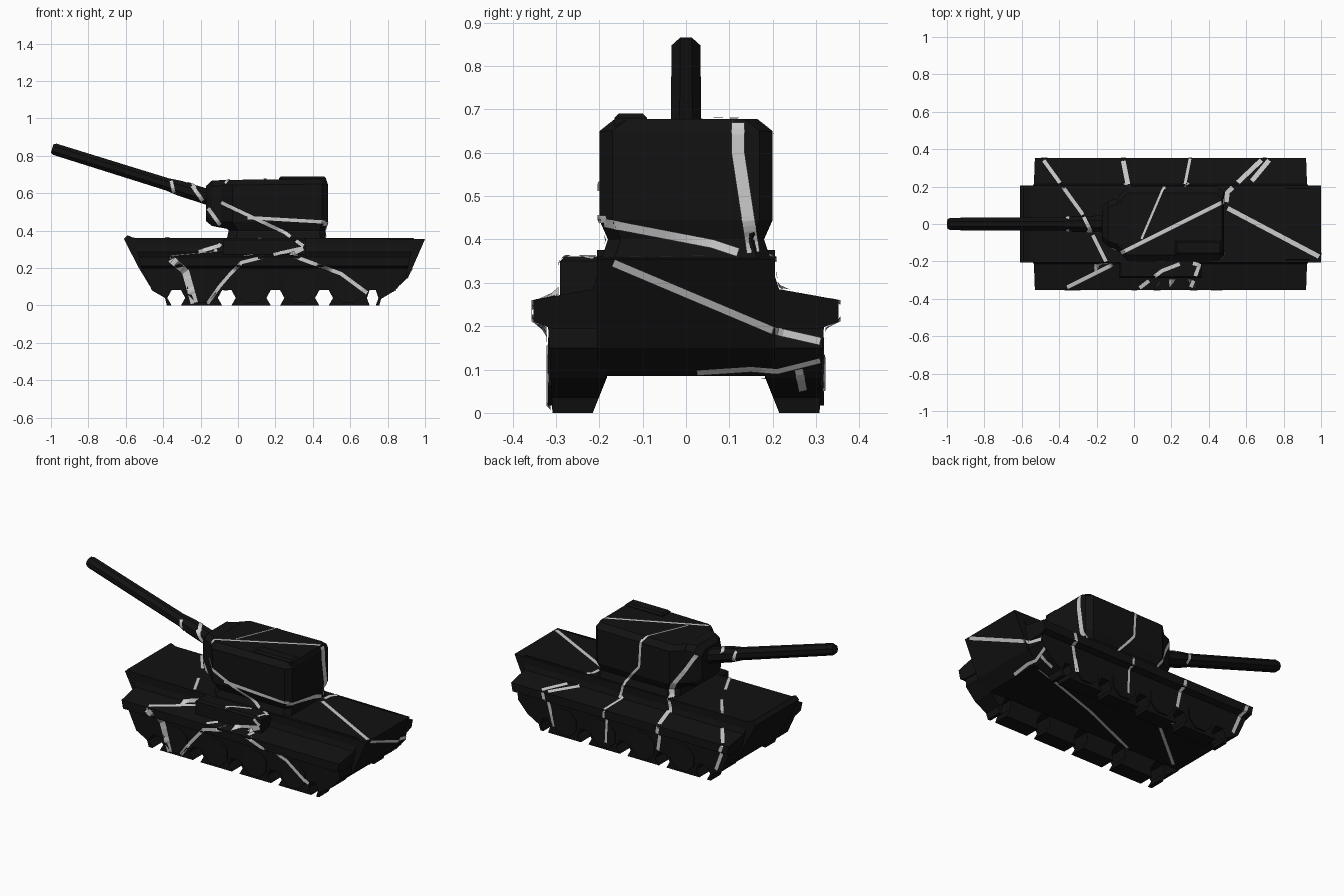
import bpy, bmesh, math
from mathutils import Vector
from mathutils.bvhtree import BVHTree

if "Cube" in bpy.data.objects:
    bpy.data.objects.remove(bpy.data.objects["Cube"])


def material(name, c):
    m = bpy.data.materials.new(name)
    m.diffuse_color = (c, c, c, 1)
    m.use_nodes = True
    m.node_tree.nodes["Principled BSDF"].inputs["Base Color"].default_value = m.diffuse_color
    return m


BLACK, PALE = material("black", 0.006), material("pale", 0.75)
body = []


def finish(name, bm, mat=BLACK):
    if mat is BLACK:
        bmesh.ops.recalc_face_normals(bm, faces=bm.faces)
    me = bpy.data.meshes.new(name)
    bm.to_mesh(me)
    bm.free()
    me.materials.append(mat)
    ob = bpy.data.objects.new(name, me)
    bpy.context.collection.objects.link(ob)
    if mat is BLACK:
        body.append(ob)
    return ob


def loft(name, rings):
    bm = bmesh.new()
    vs = [[bm.verts.new(p) for p in r] for r in rings]
    n = len(vs[0])
    for a, b in zip(vs, vs[1:]):
        for i in range(n):
            j = (i + 1) % n
            bm.faces.new((a[i], a[j], b[j], b[i]))
    bm.faces.new(vs[0])
    bm.faces.new(vs[-1])
    return finish(name, bm)


def side_ring(y, prof):
    return [(x, y, z) for x, z in prof]


def chamfer_rect(a0, a1, b0, b1, c0, c1):
    # c0 = corner cut on the low-a side, c1 on the high-a side
    return [(a0 + c0, b0), (a1 - c1, b0), (a1, b0 + c1), (a1, b1 - c1),
            (a1 - c1, b1), (a0 + c0, b1), (a0, b1 - c0), (a0, b0 + c0)]


def box(name, x0, x1, y0, y1, z0, z1, inset=0.01):
    lo = [(x0, y0), (x1, y0), (x1, y1), (x0, y1)]
    i = inset
    hi = [(x0 + i, y0 + i), (x1 - i, y0 + i), (x1 - i, y1 - i), (x0 + i, y1 - i)]
    return loft(name, [[(x, y, z0) for x, y in lo], [(x, y, z1 - i) for x, y in lo],
                       [(x, y, z1) for x, y in hi]])


# central hull
hull = [(-0.61, 0.355), (-0.59, 0.375), (-0.56, 0.362), (0.4, 0.36), (1.0, 0.355),
        (0.985, 0.32), (0.91, 0.15), (0.84, 0.085), (-0.46, 0.085), (-0.53, 0.2)]
loft("hull", [side_ring(-0.205, hull), side_ring(0.205, hull)])

# tracks with gaps between the wheels, and fenders above them
track = [(0.9, 0.22), (-0.52, 0.22), (-0.46, 0.08), (-0.39, 0.04), (-0.38, 0.0), (-0.355, 0.0)]
for i, c in enumerate((-0.33, -0.06, 0.2, 0.46, 0.72)):
    notch = [(-0.025, 0.0), (-0.048, 0.04), (-0.025, 0.082),
             (0.025, 0.082), (0.048, 0.04), (0.025, 0.0)]
    if i == 4:
        notch = [(x * 0.65, z) for x, z in notch]
    track += [(c + x, z) for x, z in notch]
track += [(0.755, 0.0), (0.765, 0.035), (0.84, 0.08), (0.9, 0.15)]
for s, label in ((-1, "near"), (1, "far")):
    # inner wall leans inwards, outer wall leans outwards
    rings = [[(x, s * (0.215 - 0.4 * min(z, 0.09)), z) for x, z in track],
             [(x, s * (0.308 + 0.05 * z), z) for x, z in track]]
    loft("track_" + label, rings)
    sect = [(0.19, 0.36), (0.215, 0.285), (0.3, 0.27), (0.352, 0.26),
            (0.352, 0.21), (0.31, 0.195), (0.19, 0.195)]
    ends = [[(x + k * (z - 0.26), s * y, z) for y, z in sect]
            for x, k in ((-0.53, -0.2), (0.92, 0.2))]
    loft("fender_" + label, ends)
    # wheel hubs
    for i, c in enumerate((-0.195, 0.07, 0.33, 0.59)):
        pts = [(c + 0.085 * math.cos(a * math.pi / 4 + math.pi / 8),
                0.095 + 0.085 * math.sin(a * math.pi / 4 + math.pi / 8)) for a in range(8)]
        loft(f"wheel_{label}_{i}", [side_ring(s * 0.29, pts), side_ring(s * 0.318, pts)])
box("storage_box", -0.08, 0.36, -0.29, -0.19, 0.25, 0.36)

# turret
rings = []
for x0, x1, w, z, c in ((-0.06, 0.47, 0.195, 0.355, 0.05), (-0.05, 0.465, 0.18, 0.40, 0.05),
                        (-0.09, 0.48, 0.2, 0.445, 0.06), (-0.09, 0.48, 0.2, 0.645, 0.06),
                        (-0.085, 0.47, 0.165, 0.673, 0.05)):
    tilt = 0.012 if z > 0.6 else 0
    rings.append([(x, y, z + tilt * (x - 0.1)) for x, y in
                  chamfer_rect(x0, x1, -w, w, c, 0.03)])
loft("turret", rings)
box("roof_hatch", 0.22, 0.47, -0.165, -0.09, 0.65, 0.69)

# gun mantlet
loft("mantlet", [[(x, y, z) for y, z in chamfer_rect(-w, w, z0, z1, 0.03, 0.03)]
                 for x, w, z0, z1 in ((-0.06, 0.15, 0.41, 0.672), (-0.14, 0.12, 0.425, 0.667),
                                      (-0.17, 0.09, 0.45, 0.64))])

# barrel
d = Vector((-0.84, 0, 0.262)).normalized()
up = Vector((-d.z, 0, d.x)) * -1
base = Vector((-0.12, 0, 0.567))
rings = []
for t, r in ((0, 0.046), (0.2, 0.044), (0.27, 0.036), (0.88, 0.034), (0.9, 0.034), (0.915, 0.026)):
    rings.append([base + d * t + up * (r * math.cos(a * math.pi / 4 + math.pi / 8))
                  + Vector((0, r * 1.06 * math.sin(a * math.pi / 4 + math.pi / 8), 0))
                  for a in range(8)])
loft("barrel", rings)

# pale stripes laid on the finished surface
verts, polys = [], []
for ob in body:
    k = len(verts)
    verts += [v.co.copy() for v in ob.data.vertices]
    ob.data.calc_loop_triangles()
    polys += [[k + i for i in t.vertices] for t in ob.data.loop_triangles]
tree = BVHTree.FromPolygons(verts, polys)
VIEWS = {"front": (lambda u, v: (u, -2, v), (0, 1, 0)), "back": (lambda u, v: (u, 2, v), (0, -1, 0)),
         "right": (lambda u, v: (2, u, v), (-1, 0, 0)), "top": (lambda u, v: (u, v, 2), (0, 0, -1)),
         "below": (lambda u, v: (u, v, -2), (0, 0, 1))}


def stripe(view, width, *pts):
    place, ray = VIEWS[view]
    ray = Vector(ray)
    path = []
    pts = [Vector(p) for p in pts]
    for a, b in zip(pts, pts[1:]):
        n = max(2, int((b - a).length / 0.012))
        path += [a.lerp(b, i / n) for i in range(n)]
    path.append(pts[-1])
    bm = bmesh.new()
    prev = None
    for i, p in enumerate(path):
        t = (path[min(i + 1, len(path) - 1)] - path[max(i - 1, 0)]).normalized()
        side = Vector((-t.y, t.x)) * width / 2
        row = []
        for q in (p - side, p + side):
            loc, nor, _, dist = tree.ray_cast(Vector(place(*q)), ray)
            if loc:
                row.append((bm.verts.new(loc - ray * 0.004), dist))
        row = row if len(row) == 2 else None
        if row and prev:
            ds = [r[1] for r in row + prev]
            if max(ds) - min(ds) < 0.06:
                f = bm.faces.new((prev[0][0], prev[1][0], row[1][0], row[0][0]))
                f.normal_update()
                if f.normal.dot(ray) > 0:
                    f.normal_flip()
        prev = row
    bmesh.ops.delete(bm, geom=[v for v in bm.verts if not v.link_faces], context='VERTS')
    finish("stripe_" + view, bm, PALE)


stripe("front", 0.02, (-0.26, 0.66), (-0.06, 0.38), (-0.1, 0.32), (-0.2, 0.29), (-0.36, 0.25))
stripe("front", 0.04, (-0.36, 0.25), (-0.28, 0.18), (-0.23, 0.0))
stripe("front", 0.018, (-0.09, 0.55), (0.25, 0.39), (0.36, 0.31), (0.2, 0.275),
       (0.02, 0.23), (-0.04, 0.17), (-0.1, 0.1), (-0.17, 0.0))
stripe("front", 0.02, (0.36, 0.31), (0.28, 0.27), (0.55, 0.17), (0.74, 0.03))
stripe("front", 0.018, (0.05, 0.47), (0.48, 0.445))
stripe("front", 0.018, (-0.36, 0.68), (-0.34, 0.59))
stripe("right", 0.03, (0.12, 0.67), (0.12, 0.6), (0.155, 0.37))
stripe("right", 0.02, (-0.2, 0.44), (0.06, 0.39), (0.12, 0.37))
stripe("right", 0.018, (-0.19, 0.355), (0.2, 0.19), (0.31, 0.165))
stripe("right", 0.012, (0.0, 0.09), (0.15, 0.1), (0.21, 0.095), (0.31, 0.12))
stripe("right", 0.02, (0.26, 0.1), (0.27, 0.05))
stripe("top", 0.02, (-0.49, 0.35), (-0.28, 0.06), (-0.15, -0.2))
stripe("top", 0.025, (-0.06, 0.35), (-0.03, 0.2))
stripe("top", 0.015, (0.3, 0.35), (0.27, 0.2))
stripe("top", 0.025, (0.69, 0.35), (0.5, 0.17), (0.49, 0.09), (1.0, -0.18))
stripe("top", 0.025, (0.73, 0.35), (0.63, 0.23))
stripe("top", 0.02, (0.48, 0.12), (-0.08, -0.16))
stripe("top", 0.012, (0.16, 0.2), (0.04, -0.08))
stripe("top", 0.02, (-0.08, -0.2), (-0.38, -0.35))
stripe("top", 0.02, (0.02, -0.35), (0.15, -0.25), (0.28, -0.2), (0.35, -0.22), (0.3, -0.35))
stripe("back", 0.014, (0.16, 0.66), (0.17, 0.5), (0.27, 0.38), (0.3, 0.25), (0.31, 0.05))
stripe("back", 0.02, (-0.15, 0.62), (-0.02, 0.4), (-0.06, 0.25), (-0.02, 0.01))
stripe("back", 0.018, (-0.36, 0.68), (-0.34, 0.59))
stripe("back", 0.02, (-0.49, 0.26), (-0.42, 0.08))
stripe("back", 0.02, (0.71, 0.27), (0.66, 0.05))
stripe("below", 0.02, (0.8, 0.17), (0.3, 0.0), (-0.1, -0.17))
stripe("below", 0.02, (-0.02, 0.3), (-0.1, 0.1), (-0.4, -0.15))
